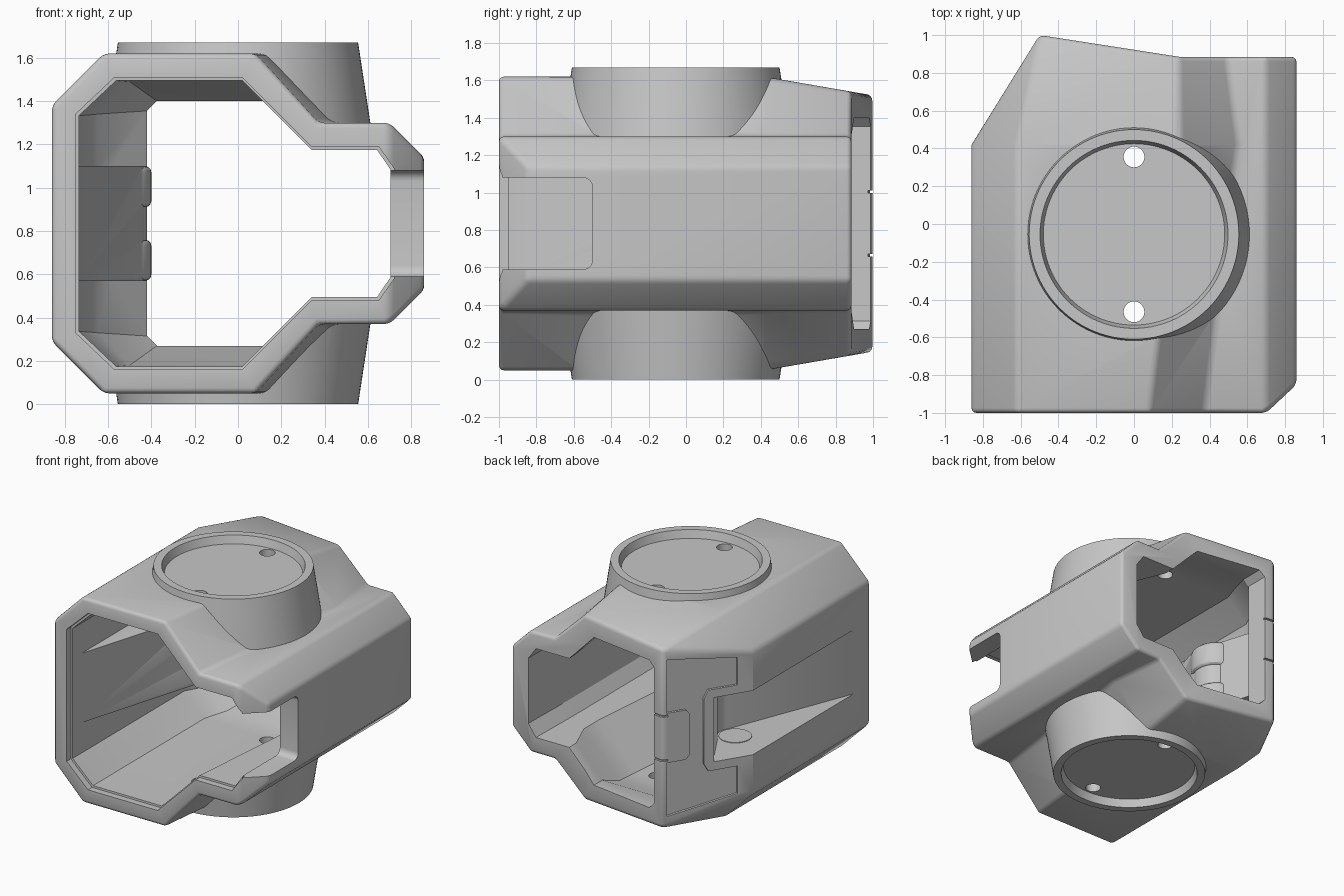
import bpy, bmesh
from math import cos, sin, radians
from mathutils import Vector, Matrix

if "Cube" in bpy.data.objects:
    bpy.data.objects.remove(bpy.data.objects["Cube"], do_unlink=True)

MID = 0.835  # height of the mirror plane

grey = bpy.data.materials.new("light_grey")
grey.use_nodes = True
grey.diffuse_color = (0.57, 0.57, 0.57, 1)
grey.node_tree.nodes["Principled BSDF"].inputs["Base Color"].default_value = (0.57, 0.57, 0.57, 1)


def finish(bm, name):
    bmesh.ops.recalc_face_normals(bm, faces=bm.faces)
    mesh = bpy.data.meshes.new(name)
    bm.to_mesh(mesh)
    bm.free()
    mesh.materials.append(grey)
    obj = bpy.data.objects.new(name, mesh)
    bpy.context.collection.objects.link(obj)
    return obj


def loft(name, stations):
    """Skin upper half-profiles, each mirrored about MID, along the body."""
    bm = bmesh.new()
    rings = []
    for pts in stations:
        low = [(x, y, 2 * MID - z) for x, y, z in reversed(pts)]
        rings.append([bm.verts.new(p) for p in pts + low])
    n = len(rings[0])
    for a, b in zip(rings, rings[1:]):
        for i in range(n):
            j = (i + 1) % n
            bm.faces.new((a[i], a[j], b[j], b[i]))
    for r in (rings[0], rings[-1]):
        for i in range(n // 2 - 1):
            bm.faces.new((r[i], r[i + 1], r[n - 2 - i], r[n - 1 - i]))
    bmesh.ops.remove_doubles(bm, verts=bm.verts, dist=0.001)
    bmesh.ops.dissolve_limit(bm, angle_limit=0.01, verts=bm.verts, edges=bm.edges)
    return finish(bm, name)


def prism(name, pts, z0, z1, matrix=None):
    bm = bmesh.new()
    face = bm.faces.new([bm.verts.new((x, y, z0)) for x, y in pts])
    top = bmesh.ops.extrude_face_region(bm, geom=[face])["geom"]
    bmesh.ops.translate(bm, vec=(0, 0, z1 - z0),
                        verts=[g for g in top if isinstance(g, bmesh.types.BMVert)])
    # close the start of the extrusion when it was left open
    open_edges = [e for e in bm.edges if len(e.link_faces) == 1]
    if open_edges:
        bmesh.ops.holes_fill(bm, edges=open_edges)
    if matrix:
        bm.transform(matrix)
    return finish(bm, name)


def cone(name, x, y, z0, z1, r0, r1, sides=96):
    bm = bmesh.new()
    bmesh.ops.create_cone(bm, cap_ends=True, segments=sides, radius1=r0, radius2=r1,
                          depth=abs(z1 - z0),
                          matrix=Matrix.Translation((x, y, (z0 + z1) / 2)))
    return finish(bm, name)


def apply_mod(obj, mod):
    bpy.ops.object.select_all(action="DESELECT")
    bpy.context.view_layer.objects.active = obj
    obj.select_set(True)
    bpy.ops.object.modifier_apply(modifier=mod.name)


def bevel(obj, width, segments=3, angle=35):
    m = obj.modifiers.new("rounding", "BEVEL")
    m.width, m.segments = width, segments
    m.limit_method, m.angle_limit = "ANGLE", radians(angle)
    apply_mod(obj, m)


def combine(obj, other, op):
    m = obj.modifiers.new("bool", "BOOLEAN")
    m.operation, m.object, m.solver = op, other, "EXACT"
    apply_mod(obj, m)
    bpy.data.objects.remove(other, do_unlink=True)


def arc(cx, cy, r, a0, a1, n=10):
    angles = [radians(a0 + (a1 - a0) * i / n) for i in range(n + 1)]
    return [(cx + r * cos(a), cy + r * sin(a)) for a in angles]


# Outer body: chamfered front corner, swept-back rear corner
def outer(c, d, y):
    return [(-.86, y, 1.38), (-.62, y, 1.62), (c, y, 1.62), (d, y, 1.30),
            (.70, y, 1.30), (.86, max(y, -.85), 1.14)]


rear = [(-.50, 1.0, 1.52), (-.50, 1.0, 1.52), (.24, .885, 1.54), (.49, .885, 1.30),
        (.70, .885, 1.30), (.86, .885, 1.14)]
body = loft("housing_body", [outer(.08, .37, -1), outer(.24, .55, .42), rear])
bevel(body, 0.025)

# Tapered round ports on top and bottom, each with a shallow recess
PY = -0.055
for s in (1, -1):
    def port(name, h0, h1, r0, r1):
        z0, z1 = MID + s * h0, MID + s * h1
        if s > 0:
            return cone(name, 0, PY, z0, z1, r0, r1)
        return cone(name, 0, PY, z1, z0, r1, r0)
    combine(body, port("port", .33, MID, .632, .555), "UNION")
    combine(body, port("port_recess", .775, .85, .48, .502), "DIFFERENCE")


# Hollow interior, open at front and back, with a small step inside the front rim
def inner(c, d, y, step=.015):
    return [(-.75 + step, y, 1.34 - step / 2), (-.57 + step / 2, y, 1.51 - step),
            (c, y, 1.51 - step), (d, y, 1.19 - step),
            (.65 - step / 2, y, 1.19 - step), (.72 - step, y, 1.09 - step / 2)]


def opening(y):
    return [(-.42, y, 1.355), (-.375, y, 1.40), (.15, y, 1.40), (.37, y, 1.175),
            (.65, y, 1.175), (.715, y, 1.085)]


turn = [(-.65, .58, 1.34), (-.50, .58, 1.49), (.16, .58, 1.49), (.46, .58, 1.175),
        (.645, .58, 1.175), (.71, .58, 1.085)]
cavity = loft("cavity", [inner(.02, .34, -1.2, 0), inner(.02, .34, -.95, 0),
                         inner(.02, .34, -.949), inner(.15, .46, .40),
                         turn, opening(.80), opening(1.2)])
combine(body, cavity, "DIFFERENCE")

# Holes through both ports
for y in (.355, -.465):
    combine(body, cone("port_hole", 0, y, -.5, 2.2, .055, .055, 32), "DIFFERENCE")

# Side pocket: inner liner with two round lugs, then the wedge-shaped recess
LX, LY = -.585, .24
liner = prism("pocket_liner", [(-.80, -.92), (-.74, -.86), (-.44, .14)]
              + arc(LX, LY, .165, -25, 60) + [(-.59, .66), (-.65, .66), (-.80, .42)],
              .57, 1.10)
for z in (.57, .91):
    lug = cone("pocket_lug", LX, LY, z, z + .19, .185, .185, 48)
    bevel(lug, .03)
    combine(liner, lug, "UNION")
combine(body, liner, "UNION")
pocket = prism("pocket", [(-.90, -.90), (-.48, .16)] + arc(LX, LY, .13, -25, 55)
               + [(-.68, .64), (-.78, .76), (-1.0, .76)], .59, 1.08)
combine(body, pocket, "DIFFERENCE")

# Frame of the swept-back wall: local x along the wall, y up, z outward
LENGTH = .683
along, out = Vector((.527, .849, 0)), Vector((-.849, .527, 0))
wall = Matrix.Translation((-.86, .42, MID)) @ Matrix(
    ((along.x, 0, out.x), (along.y, 0, out.y), (0, 1, 0))).to_4x4()

# Sunken panel around the pocket mouth, leaving a raised rim and latch tab
upper = [(.54, .25), (.49, .31), (.17, .31), (.17, .52), (.95, .60), (.95, .19),
         (.74, .19), (.70, .16)]
pts = [(t * LENGTH, h) for t, h in upper]
pts += [(t, -h) for t, h in reversed(pts)]
combine(body, prism("panel_recess", pts, -.018, .1, wall), "DIFFERENCE")

# Seams of the latch tab across the rear corner
for h in (.17, -.17):
    seam = [(.94 * LENGTH, h - .007), (.78, h - .007), (.78, h + .007), (.94 * LENGTH, h + .007)]
    combine(body, prism("tab_seam", seam, -.015, .1, wall), "DIFFERENCE")
    edge = [(-.55, .992), (-.40, .970), (-.40, 1.1), (-.55, 1.1)]
    combine(body, prism("edge_seam", edge, MID + h - .007, MID + h + .007), "DIFFERENCE")

# Notch in the front of the narrow side, rounded at its inner end
side = Matrix(((0, 0, 1), (1, 0, 0), (0, 1, 0))).to_4x4()
notch = ([(-1.2, .59)] + arc(-.55, .64, .05, -90, 0, 6)
         + arc(-.55, 1.03, .05, 0, 90, 6) + [(-1.2, 1.08)])
combine(body, prism("side_notch", notch, .60, 1.1, side), "DIFFERENCE")

# Thin round pads on the pocket floor and ceiling
pads = [cone("pocket_pad_lower", LX, LY, .588, .595, .115, .115, 48),
        cone("pocket_pad_upper", LX, LY, 1.075, 1.082, .115, .115, 48)]

# Smooth shading with sharp edges kept
bpy.ops.object.select_all(action="DESELECT")
for o in [body] + pads:
    o.select_set(True)
bpy.context.view_layer.objects.active = body
bpy.ops.object.shade_smooth_by_angle(angle=radians(30))
